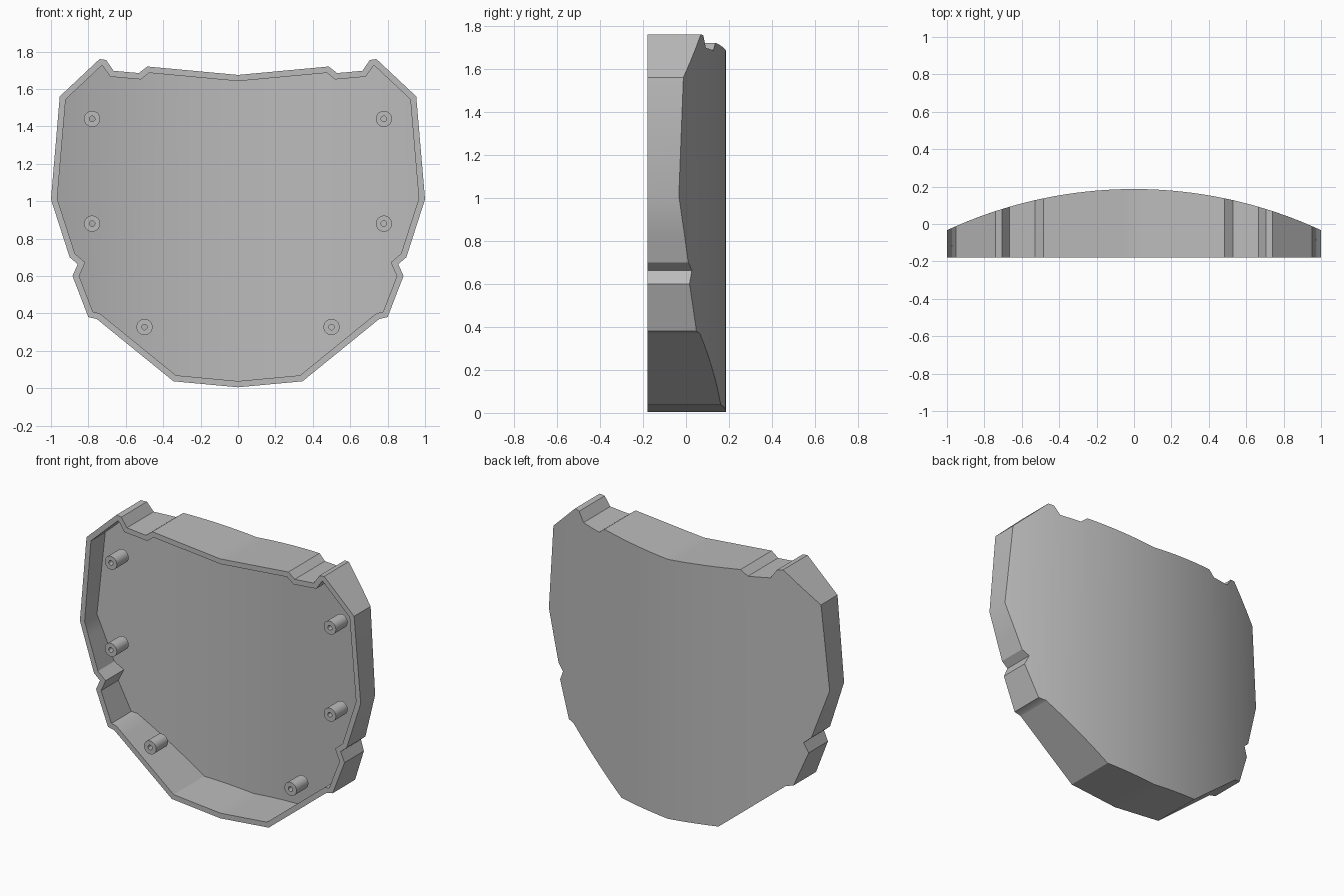
import bpy, bmesh, math
from mathutils import Vector

FRONT, CROWN, RADIUS, WALL = -0.18, 0.187, 2.38, 0.033

cube = bpy.data.objects.get("Cube")
if cube:
    bpy.data.objects.remove(cube, do_unlink=True)

grey = bpy.data.materials.new("grey_plastic")
grey.use_nodes = True
grey.diffuse_color = (0.5, 0.5, 0.5, 1)
grey.node_tree.nodes["Principled BSDF"].inputs["Base Color"].default_value = (0.5, 0.5, 0.5, 1)


def finish(bm, name):
    bmesh.ops.recalc_face_normals(bm, faces=bm.faces[:])
    mesh = bpy.data.meshes.new(name)
    bm.to_mesh(mesh)
    bm.free()
    mesh.materials.append(grey)
    obj = bpy.data.objects.new(name, mesh)
    bpy.context.collection.objects.link(obj)
    bpy.ops.object.select_all(action='DESELECT')
    obj.select_set(True)
    bpy.context.view_layer.objects.active = obj
    bpy.ops.object.shade_smooth_by_angle(angle=math.radians(30))
    return obj


def inset(points, d):
    """Offset a counter-clockwise outline inwards with mitred corners."""
    result = []
    for i, p in enumerate(points):
        a = (p - points[i - 1]).normalized()
        b = (points[(i + 1) % len(points)] - p).normalized()
        na, nb = Vector((-a.y, a.x)), Vector((-b.y, b.x))
        result.append(p + (na + nb) * d / (1 + na.dot(nb)))
    return result


def add_tray(bm, outline, crown, radius):
    """Open-fronted prism whose back follows an arc across x."""
    part = bmesh.new()
    part.faces.new([part.verts.new((p.x, FRONT, p.y)) for p in outline])
    cuts = 32
    for i in range(1, cuts):
        x = -1 + 2 * i / cuts
        bmesh.ops.bisect_plane(part, geom=part.verts[:] + part.edges[:] + part.faces[:],
                               dist=1e-4, plane_co=(x, 0, 0), plane_no=(1, 0, 0))
    ret = bmesh.ops.extrude_face_region(part, geom=part.faces[:])
    for v in ret["geom"]:
        if isinstance(v, bmesh.types.BMVert):
            v.co.y = crown - radius + math.sqrt(radius ** 2 - v.co.x ** 2)
    caps = [f for f in part.faces if all(abs(v.co.y - FRONT) < 1e-5 for v in f.verts)]
    bmesh.ops.delete(part, geom=caps, context='FACES')
    temp = bpy.data.meshes.new("tray_part")
    part.to_mesh(temp)
    part.free()
    bm.from_mesh(temp)
    bpy.data.meshes.remove(temp)


# Shell: half outline from bottom centre up to top centre, mirrored
half = [(0, .005), (.345, .037), (.755, .37), (.80, .38), (.885, .60), (.857, .663),
        (.90, .70), (1, 1.01), (.953, 1.56), (.74, 1.76), (.705, 1.755),
        (.665, 1.697), (.53, 1.685), (.485, 1.72), (0, 1.675)]
outline = [Vector(p) for p in half]
outline += [Vector((-x, z)) for x, z in reversed(half[1:-1])]

shell = bmesh.new()
add_tray(shell, outline, CROWN, RADIUS)
add_tray(shell, inset(outline, WALL), CROWN - WALL, RADIUS - WALL)
# Flat rim joining the outer and inner walls
bmesh.ops.triangle_fill(shell, use_beauty=True, normal=(0, -1, 0),
                        edges=[e for e in shell.edges if e.is_boundary])
finish(shell, "curved_shell")


# Hollow mounting posts
def mounting_post(name, x, z, outer=0.043, bore=0.015, length=0.12):
    bm = bmesh.new()
    profile = [(bore, FRONT), (outer, FRONT), (outer, FRONT + length), (bore, FRONT + length)]
    verts = [bm.verts.new((r, y, 0)) for r, y in profile]
    edges = [bm.edges.new((verts[i - 1], verts[i])) for i in range(4)]
    bmesh.ops.spin(bm, geom=verts + edges, cent=(0, 0, 0), axis=(0, 1, 0),
                   angle=math.tau, steps=32, use_merge=True)
    bmesh.ops.remove_doubles(bm, verts=bm.verts[:], dist=1e-5)
    finish(bm, name).location = (x, 0, z)


for level, x, z in (("upper", .78, 1.44), ("middle", .78, .88), ("lower", .5, .327)):
    for side, sign in (("left", 1), ("right", -1)):
        mounting_post(f"{level}_post_{side}", sign * x, z)
